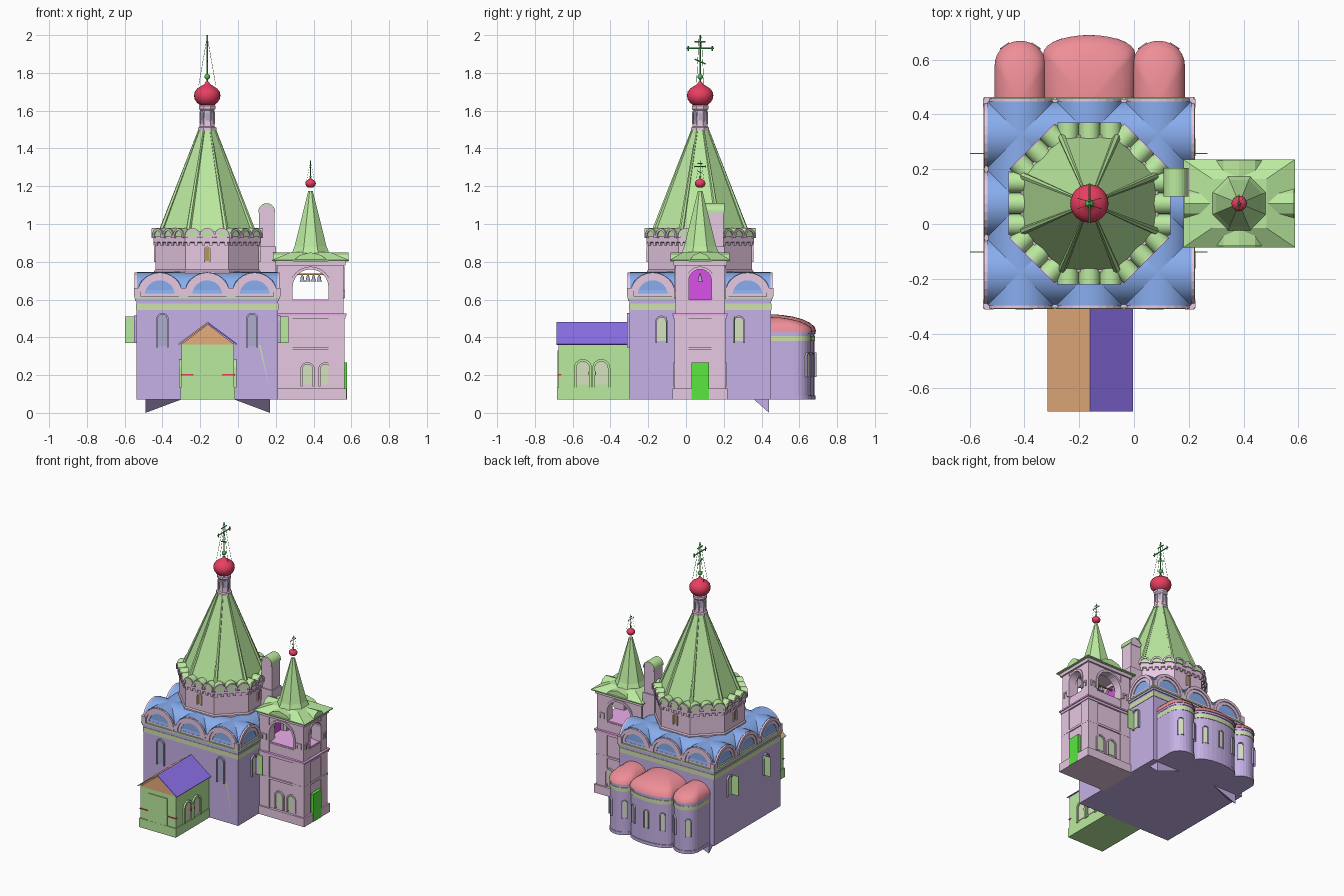
import bpy, bmesh
from math import sin, cos, pi, atan2, radians
from mathutils import Vector

if "Cube" in bpy.data.objects:
    bpy.data.objects.remove(bpy.data.objects["Cube"])

COL = dict(pink=(.80,.58,.76), purple=(.56,.44,.79), green=(.50,.83,.35), apse_red=(.86,.27,.31),
           red=(.80,.05,.12), blue=(.25,.42,.86), indigo=(.27,.17,.84), orange=(.79,.42,.20),
           door=(.10,.80,.05), magenta=(.70,.08,.80), orchid=(.85,.42,.85), band=(.63,.75,.42),
           olive=(.66,.76,.53), slate=(.42,.42,.62), brown=(.50,.30,.08), cross=(.08,.55,.10))
MATS = {}
for k, c in COL.items():
    MATS[k] = bpy.data.materials.new(k)
    MATS[k].diffuse_color = (*c, 1)

def build(name, verts, faces, col, smooth=False):
    bm = bmesh.new()
    vs = [bm.verts.new(v) for v in verts]
    for f in faces:
        bm.faces.new([vs[i] for i in f])
    bmesh.ops.recalc_face_normals(bm, faces=bm.faces)
    me = bpy.data.meshes.new(name)
    bm.to_mesh(me); bm.free()
    me.materials.append(MATS[col])
    if smooth:
        me.shade_smooth()
        me.set_sharp_from_angle(angle=radians(40))
    ob = bpy.data.objects.new(name, me)
    bpy.context.collection.objects.link(ob)
    return ob

def loft(name, rings, col, smooth=False):
    n, m = len(rings[0]), len(rings)
    faces = [(j*n+i, j*n+(i+1) % n, (j+1)*n+(i+1) % n, (j+1)*n+i) for j in range(m-1) for i in range(n)]
    faces += [tuple(range(n)), tuple(range((m-1)*n, m*n))]
    return build(name, [p for r in rings for p in r], faces, col, smooth)

def slab(name, pts, z0, z1, col):
    loft(name, [[(x, y, z) for x, y in pts] for z in (z0, z1)], col)

def box(name, x0, x1, y0, y1, z0, z1, col):
    slab(name, [(x0, y0), (x1, y0), (x1, y1), (x0, y1)], z0, z1, col)

def prism(name, fr, pts, w0, w1, col, smooth=False):
    # profile (u, z) on a wall frame (cx, cy, angle), extruded along the outward normal
    cx, cy, a = fr
    loft(name, [[(cx+u*cos(a)+w*sin(a), cy+u*sin(a)-w*cos(a), z) for u, z in pts] for w in (w0, w1)], col, smooth)

def revolve(name, c, prof, n, col, rot=0, smooth=False):
    loft(name, [[(c[0]+r*cos(rot+2*pi*i/n), c[1]+r*sin(rot+2*pi*i/n), z) for i in range(n)] for r, z in prof], col, smooth)

def octa(name, c, prof, col):           # radii given across flats
    revolve(name, c, [(r/cos(pi/8), z) for r, z in prof], 8, col, pi/8)

def bar(name, p, q, r, col, n=4, r2=None):
    p, q = Vector(p), Vector(q)
    d = (q-p).normalized()
    s = d.orthogonal().normalized(); t = d.cross(s)
    loft(name, [[o+(s*cos(2*pi*i/n)+t*sin(2*pi*i/n))*k for i in range(n)] for o, k in ((p, r), (q, r2 or r))], col)

def arch(u, hw, z0, zs, n=12):
    pts = [(u-hw*cos(pi*i/n), zs+hw*sin(pi*i/n)) for i in range(n+1)]
    return [(u-hw, z0)]+pts+[(u+hw, z0)] if z0 < zs else pts

def ring(u, ro, ri, z0, zs):
    return arch(u, ro, z0, zs)+arch(u, ri, z0, zs)[::-1]

def rect(u0, u1, z0, z1):
    return [(u0, z0), (u0, z1), (u1, z1), (u1, z0)]

def window(name, fr, u, hw, z0, z1, w, col, frame, d=.012):
    prism(name+"_pane", fr, arch(u, hw*.72, z0+hw*.3, z1-hw), w-.01, w+d*.3, col)
    prism(name+"_frame", fr, ring(u, hw, hw*.72, z0, z1-hw), w-.01, w+d, frame)

C = (-.163, .075)                       # church axis
T = (.384, .075)                        # bell tower axis
SIDES = [0, pi/2, pi, 3*pi/2]

def square(name, h, z0, z1, col):
    box(name, C[0]-h, C[0]+h, C[1]-h, C[1]+h, z0, z1, col)

# main cube with bands and eave
square("church_walls", .375, .07, .612, "purple")
square("wall_band", .378, .545, .578, "band")
square("wall_cornice", .381, .592, .606, "purple")
square("eave", .386, .606, .616, "green")
square("arch_base", .376, .616, .632, "pink")
# ragged footing corners at the back
for x, xi in ((-.49, -.30), (.17, -.02)):
    build("footing_spur", [(x, .44, 0), (xi, .44, .071), (x, .36, .071), (x, .44, .071)],
          [(0, 1, 2), (0, 1, 3), (0, 2, 3), (1, 2, 3)], "purple")
build("wall_sliver", [(.11, -.302, .36), (.12, -.302, .36), (.168, -.302, .12)], [(0, 1, 2)], "band")

# arched gables and blue barrel roofs
for a in SIDES:
    fr = (*C, a)
    for u in (-.251, 0, .251):
        prism("gable_field", fr, arch(u, .12, .62, .622, 16), .33, .362, "pink")
        for ro, ri, w in ((.121, .101, .384), (.101, .08, .377), (.08, .058, .37)):
            prism("gable_arch", fr, ring(u, ro, ri, .615, .622), .34, w, "pink")
        prism("barrel_roof", fr, arch(u, .125, .61, .62, 16), .0, .372, "blue", True)
    for u in (-.376, -.1255, .1255, .376):
        prism("gable_pier", fr, rect(u-.012, u+.012, .616, .66), .35, .382, "pink")

# church windows and the loose side panes
for u in (-.237, .238):
    window("front_window", (*C, 0), u, .032, .345, .53, .375, "slate", "purple")
for a in (pi/2, 3*pi/2):
    for y in (-.13, .28):
        u = (y-C[1])*(1 if a < 2 else -1)
        window("side_window", (*C, a), u, .032, .37, .515, .375, "olive", "purple")
    for y in (-.102, .257):
        x = .212 if a < 2 else -.598
        box("open_pane", x, x+.056, y-.002, y+.002, .37, .51, "green")

# octagonal drum
octa("drum", C, [(.275, .61), (.275, .90), (.284, .905), (.284, .935), (.25, .94), (.25, .96)], "pink")
octa("drum_foot", C, [(.282, .64), (.282, .75), (.276, .758)], "pink")
for k in range(8):
    fr = (*C, k*pi/4)
    for u in (-.078, 0, .078):
        prism("drum_arch_roof", fr, arch(u, .039, .935, .94, 8), .20, .29, "green", True)
        prism("drum_arch", fr, ring(u, .038, .026, .925, .938), .27, .296, "pink")
    for u in (-.1, -.06, -.02, .02, .06, .1):
        prism("corbel", fr, rect(u-.008, u+.008, .885, .905), .27, .284, "pink")
    if k % 2 == 0:
        window("drum_window", fr, 0, .018, .80, .88, .275, "brown", "pink", .008)

# tent roof with ridges
octa("tent_roof", C, [(.243, .955), (.238, .975), (.04, 1.505)], "green")
for k in range(8):
    a = pi/8+k*pi/4
    p, q = [(C[0]+r*cos(a)/cos(pi/8), C[1]+r*sin(a)/cos(pi/8), z) for r, z in ((.24, .97), (.04, 1.505))]
    bar("tent_ridge", p, q, .014, "green", 6, .005)

# neck
octa("neck", C, [(.048, 1.495), (.048, 1.51), (.04, 1.515), (.036, 1.60), (.044, 1.61), (.044, 1.625), (.036, 1.632)], "pink")
for k in range(8):
    window("neck_niche", (*C, k*pi/4), 0, .012, 1.53, 1.595, .037, "slate", "pink", .005)

def dome(name, c, z, s):
    prof = [(.036, -.052), (.054, -.038), (.066, -.02), (.07, 0), (.066, .02), (.053, .037), (.033, .05), (.016, .06), (.007, .075)]
    revolve(name, c, [(r*s, z+h*s) for r, h in prof], 24, "red", 0, True)

def cross(c, z0, z1, h, zb, r, spread, zc):
    x, y = c
    bar("cross_post", (x, y, z0), (x, y, z1), r, "cross", 6)
    bar("cross_bar", (x, y-h, zb), (x, y+h, zb), r, "cross", 6)
    bar("cross_top_bar", (x, y-h*.4, zb+(z1-zb)*.5), (x, y+h*.4, zb+(z1-zb)*.5), r, "cross", 6)
    bar("cross_slant", (x, y-h*.4, zb-h*.8), (x, y+h*.4, zb-h*1.15), r, "cross", 6)
    for s in (-1, 1):
        bar("cross_tip", (x, y+s*h*.88, zb-h*.18), (x, y+s*h*.88, zb+h*.18), r, "cross", 6)
        for t in (-.02, .02):
            bar("cross_chain", (x, y+t*.3, z1-r*2), (x+s*spread, y+t, zc), r*.3, "cross", 3)

def ball(c, z, r):
    revolve("cross_ball", c, [(r*max(sin(pi*i/8), .02), z-r*cos(pi*i/8)) for i in range(9)], 12, "cross", 0, True)

dome("main_dome", C, 1.68, 1)
ball(C, 1.78, .015)
cross(C, 1.745, 2.0, .072, 1.93, .004, .045, 1.735)

# three rounded apses
def apse(x0, x1, y1, yt, h, spots):
    cx, hw, b = (x0+x1)/2, (x1-x0)/2, yt-y1
    out = [(x0, .44)]+[(cx-hw*cos(pi*i/14), y1+b*sin(pi*i/14)) for i in range(15)]+[(x1, .44)]
    grow = lambda s: [(cx+(x-cx)*s, .44+(y-.44)*s) for x, y in out]
    slab("apse_wall", out, .07, .43, "purple")
    slab("apse_band", grow(1.015), .38, .408, "band")
    slab("apse_cornice", grow(1.02), .418, .432, "purple")
    slab("apse_plinth", grow(1.02), .07, .092, "purple")
    rings = []
    for j in range(7):
        t = pi/2*j/6
        s = max(cos(t), .02)*1.04
        rings.append([(x, y, .432+h*sin(t)) for x, y in grow(s)])
    loft("apse_roof", rings, "apse_red", True)
    for t in spots:
        n = Vector((-cos(t)/hw, sin(t)/b))
        fr = (cx-hw*cos(t), y1+b*sin(t), atan2(n.x, -n.y))
        window("apse_window", fr, 0, .02, .19, .32, 0, "olive", "purple", .01)

apse(-.505, -.325, .575, .66, .075, (pi*.3, pi*.7))
apse(-.325, -.002, .615, .68, .09, (pi*.25, pi*.5, pi*.75))
apse(-.002, .182, .575, .66, .075, (pi*.3, pi*.7))

# porch
P = (-.16, -.49)
box("porch_walls", -.30, -.02, -.675, -.30, .07, .37, "green")
box("porch_plinth", -.305, -.015, -.682, -.30, .07, .135, "green")
box("porch_door", -.235, -.085, -.681, -.66, .13, .33, "green")
prism("porch_gable", (*P, 0), [(-.14, .362), (0, .47), (.14, .362)], -.19, .188, "orange")
for s, col in ((-1, "orange"), (1, "indigo")):
    prism("porch_roof", (*P, 0), [(s*.152, .36), (0, .472), (0, .482), (s*.156, .366)], -.19, .195, col)
    fr = (*P, s*pi/2)
    for y in (-.546, -.448):
        window("porch_arch", fr, s*(y-P[1]), .047, .135, .285, .14, "olive", "green")
    prism("porch_arch_trim", fr, ring(s*-.007, .02, .012, .20, .21), .13, .152, "red")
    box("porch_belt", *sorted((P[0]+s*.075, P[0]+s*.143)), -.679, -.66, .198, .206, "red")

# bell tower lower storey
def tower(name, hx, hy, z0, z1, col):
    box(name, T[0]-hx, T[0]+hx, T[1]-hy, T[1]+hy, z0, z1, col)

HX, HY = .172, .128
tower("tower_walls", HX, HY, .07, .53, "pink")
for z0, z1, d, col in ((.07, .13, .018, "pink"), (.335, .35, .008, "pink"), (.50, .515, .012, "pink"),
                       (.515, .525, .018, "orchid"), (.78, .805, .014, "pink")):
    tower("tower_course", HX+d, HY+d, z0, z1, col)
for sx in (-1, 1):
    for sy in (-1, 1):
        x, y = T[0]+sx*(HX-.035), T[1]+sy*(HY-.03)
        box("tower_pilaster", x-.042, x+.042, y-.037, y+.037, .10, .52, "pink")
        box("belfry_pillar", x-.038, x+.038, y-.033, y+.033, .52, .80, "pink")
for a, W, D in ((0, HX, HY), (pi/2, HY, HX), (pi, HX, HY), (3*pi/2, HY, HX)):
    fr, hw = (*T, a), (.095 if W == HX else .06)
    zs = .76-hw
    prism("belfry_arch", fr, [(-W, .59), (-W, .80), (W, .80), (W, .59)]+arch(0, hw, .59, zs)[::-1], D-.05, D, "pink")
    prism("belfry_arch_trim", fr, ring(0, hw+.015, hw, .605, zs), D-.02, D+.008, "pink")
    prism("belfry_parapet", fr, rect(-W, W, .52, .59), D-.03, D, "pink")
    for u in (-W+.035, W-.035):
        prism("square_niche", fr, [(u-.02, .61), (u-.02, .65), (u+.02, .65), (u+.02, .61), (u+.011, .61), (u+.011, .64),
                                   (u-.011, .64), (u-.011, .61)], D, D+.01, "pink")
    prism("belfry_gable", fr, [(-hw, .802), (-hw*.6, .835), (0, .85), (hw*.6, .835), (hw, .802)], 0, D+.028, "green")
tower("belfry_floor", HX-.004, HY-.004, .59, .60, "orchid")
box("belfry_back_panel", .235, .245, .01, .14, .60, .78, "magenta")
for u in (-.02, .075):
    for a in (0, pi):
        window("tower_window", (*T, a), u+.004 if a == 0 else -u, .038, .14, .268, HY, "olive", "pink")
prism("tower_door", (*T, pi/2), rect(-.046, .046, .07, .268), HX, HX+.02, "door")

# bells on a beam
bar("bell_beam", (.25, .075, .735), (.52, .075, .735), .006, "brown")
for x in (.34, .37, .40, .43):
    revolve("bell", (x, .075), [(.015, .695), (.010, .705), (.008, .72), (.003, .73)], 12, "slate", 0, True)

# bell tower roof
loft("belfry_roof", [[(T[0]+sx*hx, T[1]+sy*hy, z) for sx, sy in ((-1, -1), (1, -1), (1, 1), (-1, 1))]
                     for hx, hy, z in ((.203, .16, .803), (.203, .16, .81), (.10, .09, .852))], "green")
octa("tower_tent", T, [(.104, .835), (.085, .88), (.012, 1.175)], "green")
dome("tower_dome", T, 1.215, .4)
ball(T, 1.25, .006)
cross(T, 1.235, 1.335, .032, 1.305, .002, .02, 1.235)

# passage and chimney
box("passage", .10, .23, .02, .17, .55, .72, "pink")
box("chimney", .112, .192, .108, .198, .60, 1.07, "pink")
box("chimney_foot", .105, .20, .10, .205, .60, .88, "pink")
prism("chimney_face", (.152, .153, 0), arch(0, .038, 1.05, 1.066), -.049, .049, "pink")
prism("chimney_roof", (.152, .153, 0), ring(0, .044, .037, 1.06, 1.066), -.052, .052, "green")

for m in bpy.data.materials:
    if m.users and not m.is_grease_pencil:
        m.use_nodes = True
        m.node_tree.nodes["Principled BSDF"].inputs["Base Color"].default_value = m.diffuse_color
